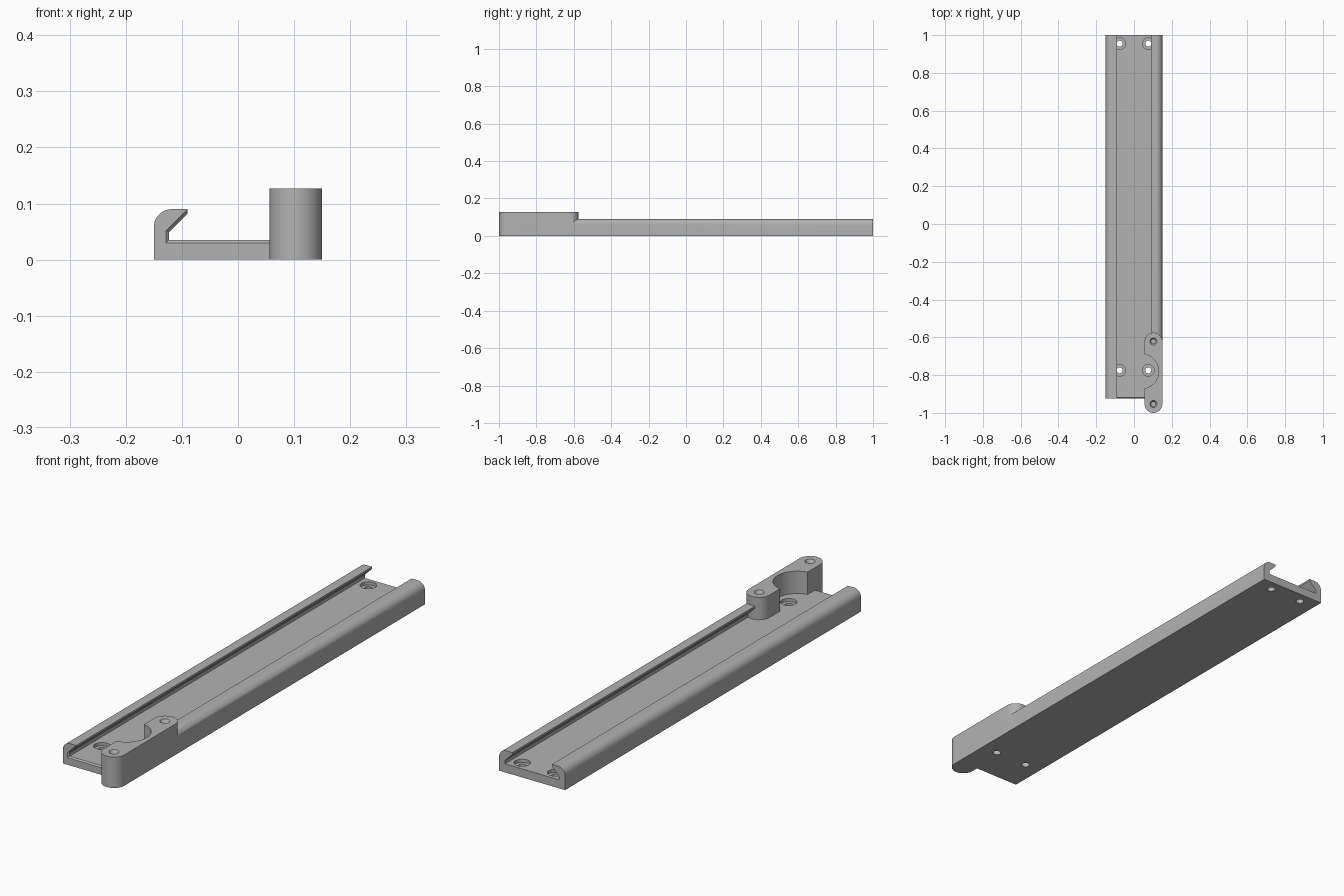
import bpy, bmesh, math

default = bpy.data.objects.get("Cube")
if default:
    bpy.data.objects.remove(default, do_unlink=True)

grey = bpy.data.materials.new("mid_grey")
grey.use_nodes = True
COLOUR = (0.45, 0.45, 0.45, 1)
grey.diffuse_color = COLOUR
grey.node_tree.nodes["Principled BSDF"].inputs["Base Color"].default_value = COLOUR

FRONT, BACK = -0.923, 1.0      # rail ends
HALF, LIP_TOP, FLOOR = 0.15, 0.09, 0.035
POST_X, POST_R, POST_TOP = 0.103, 0.047, 0.127
POST_Y = (-0.953, -0.622)


def loft(name, rings):
    """Solid through matching closed rings of points."""
    bm = bmesh.new()
    loops = [[bm.verts.new(p) for p in ring] for ring in rings]
    for a, b in zip(loops, loops[1:]):
        for i in range(len(a)):
            j = (i + 1) % len(a)
            bm.faces.new((a[i], a[j], b[j], b[i]))
    bm.faces.new(loops[0])
    bm.faces.new(loops[-1])
    bmesh.ops.recalc_face_normals(bm, faces=bm.faces)
    mesh = bpy.data.meshes.new(name)
    bm.to_mesh(mesh)
    bm.free()
    mesh.materials.append(grey)
    obj = bpy.data.objects.new(name, mesh)
    bpy.context.collection.objects.link(obj)
    return obj


def turned(name, x, y, steps, sides=48):
    """Round solid from (radius, height) steps."""
    angles = [math.tau * i / sides for i in range(sides)]
    return loft(name, [[(x + r * math.cos(a), y + r * math.sin(a), z) for a in angles]
                       for r, z in steps])


def boolean(target, tool, operation):
    mod = target.modifiers.new(operation.lower(), 'BOOLEAN')
    mod.operation, mod.solver, mod.object = operation, 'EXACT', tool
    bpy.ops.object.select_all(action='DESELECT')
    bpy.context.view_layer.objects.active = target
    target.select_set(True)
    bpy.ops.object.modifier_apply(modifier=mod.name)
    bpy.data.objects.remove(tool, do_unlink=True)


def rail_section(y, grow):
    """Channel with hooked lips; grow widens the inside."""
    r = 0.032
    arc = [math.radians(180 - 90 * i / 10) for i in range(11)]
    side = [(-HALF, 0)]
    side += [(-HALF + r + r * math.cos(a), LIP_TOP - r + r * math.sin(a)) for a in arc]
    side += [(-0.09, LIP_TOP), (-0.09, 0.082 + grow * 1.41),
             (-0.123 - grow, 0.049 + grow * 0.41), (-0.123 - grow, FLOOR - grow)]
    outline = side + [(-x, z) for x, z in reversed(side)]
    return [(x, y, z) for x, z in outline]


# Rail, with a chamfered mouth at the front
rail = loft("rail", [rail_section(FRONT, 0.0055), rail_section(FRONT + 0.0055, 0),
                     rail_section(BACK, 0)])

# Mounting block with two rounded ends
outline = []
for y, start in ((POST_Y[0], math.pi), (POST_Y[1], 0)):
    for i in range(25):
        a = start + math.pi * i / 24
        outline.append((POST_X + POST_R * math.cos(a), y + POST_R * math.sin(a)))
block = loft("mounting_block", [[(x, y, z) for x, y in outline] for z in (0, POST_TOP)])
boolean(rail, block, 'UNION')

# Round scoop in the inner side of the block
boolean(rail, turned("scoop", 0.039, -0.78, [(0.0915, FLOOR), (0.0915, 0.2)], 96),
        'DIFFERENCE')

# Blind screw holes in the block top
for y in POST_Y:
    hole = turned("block_hole", POST_X, y,
                  [(0.012, 0.05), (0.012, 0.115), (0.019, POST_TOP), (0.019, 0.15)], 32)
    boolean(rail, hole, 'DIFFERENCE')

# Counterbored screw holes in the floor
for y in (-0.775, 0.955):
    for x in (-0.076, 0.076):
        hole = turned("floor_hole", x, y,
                      [(0.016, -0.02), (0.016, 0.022), (0.031, 0.022), (0.031, 0.04)], 32)
        boolean(rail, hole, 'DIFFERENCE')

bpy.ops.object.shade_smooth_by_angle(angle=math.radians(30))
rail.name = "rail_with_mounting_block"
